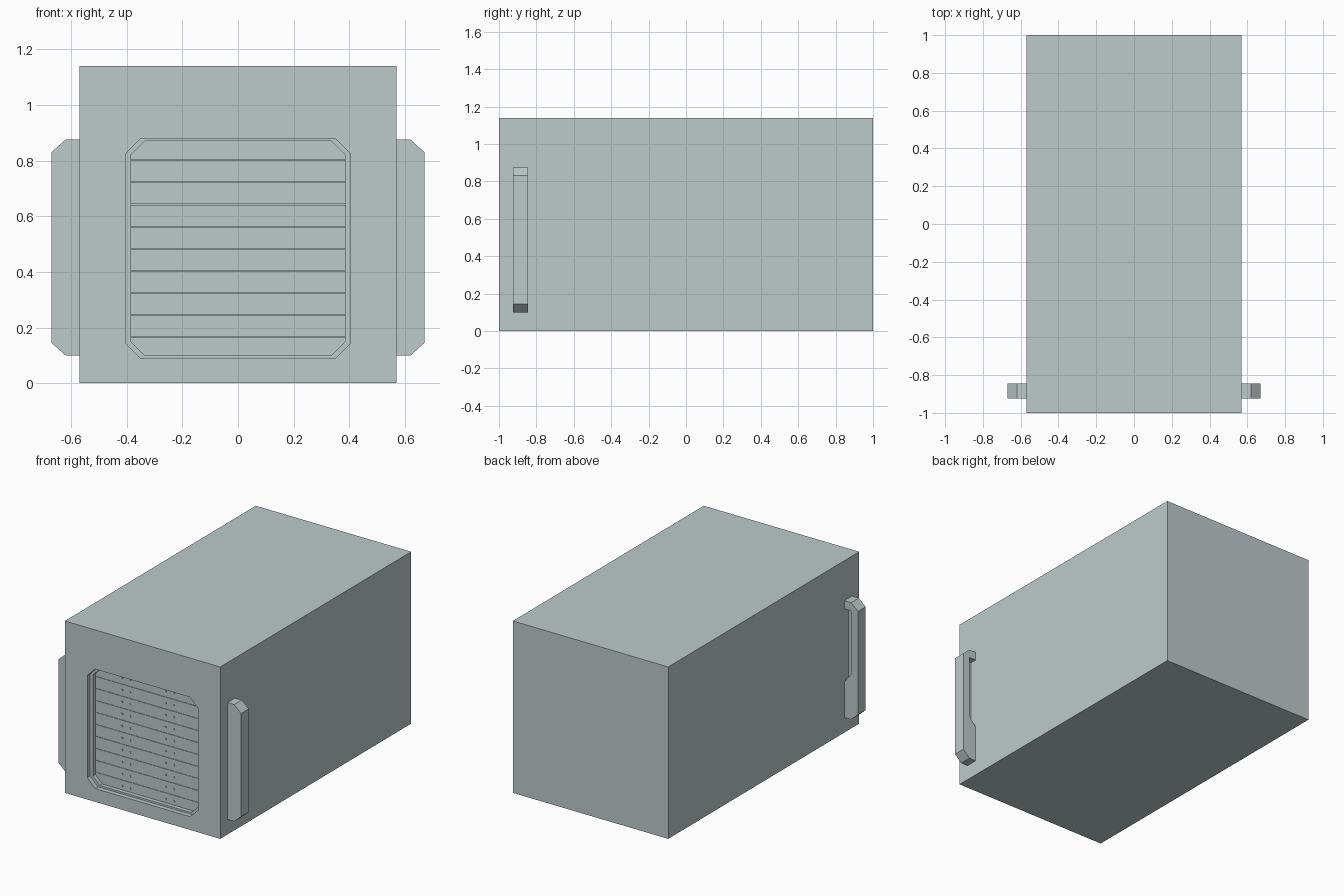
import bpy, bmesh, math

if "Cube" in bpy.data.objects:
    bpy.data.objects.remove(bpy.data.objects["Cube"])

W, H = 0.57, 1.14
mat = bpy.data.materials.new("pale grey metal")
mat.diffuse_color = (0.52, 0.59, 0.60, 1)
mat.use_nodes = True
mat.node_tree.nodes["Principled BSDF"].inputs["Base Color"].default_value = mat.diffuse_color


def finish(name, bm):
    bmesh.ops.recalc_face_normals(bm, faces=bm.faces[:])
    me = bpy.data.meshes.new(name)
    bm.to_mesh(me)
    bm.free()
    me.materials.append(mat)
    ob = bpy.data.objects.new(name, me)
    bpy.context.collection.objects.link(ob)
    return ob


def add_prism(bm, pts, y0, y1):
    """Extrude an x/z outline from y0 to y1."""
    f = bm.faces.new([bm.verts.new((x, y0, z)) for x, z in pts])
    ext = bmesh.ops.extrude_face_region(bm, geom=[f])
    verts = [v for v in ext["geom"] if isinstance(v, bmesh.types.BMVert)]
    bmesh.ops.translate(bm, verts=verts, vec=(0, y1 - y0, 0))


def prism(name, pts, y0, y1):
    bm = bmesh.new()
    add_prism(bm, pts, y0, y1)
    return finish(name, bm)


def rect(x0, x1, z0, z1):
    return [(x0, z0), (x1, z0), (x1, z1), (x0, z1)]


def octagon(w, z0, z1, c):
    return [(-w + c, z0), (w - c, z0), (w, z0 + c), (w, z1 - c),
            (w - c, z1), (-w + c, z1), (-w, z1 - c), (-w, z0 + c)]


def cut(ob, cutter):
    m = ob.modifiers.new("cut", "BOOLEAN")
    m.operation, m.solver, m.object = "DIFFERENCE", "EXACT", cutter
    bpy.context.view_layer.objects.active = ob
    bpy.ops.object.modifier_apply(modifier=m.name)
    bpy.data.objects.remove(cutter)


# casing with a stepped octagonal recess in the front
casing = prism("casing", rect(-W, W, 0, H), -1, 1)
cut(casing, prism("recess_cutter", octagon(0.405, 0.088, 0.88, 0.057), -1.1, -0.97))
cut(casing, prism("inner_recess_cutter", octagon(0.385, 0.10, 0.87, 0.05), -1.1, -0.92))

# stacked panels filling the recess, with hairline gaps, and their studs
step = 0.0794
panels, studs = bmesh.new(), bmesh.new()
for i in range(10):
    z = 0.126 + i * step
    z0 = max(z - step / 2, 0.095)
    z1 = min(z + step / 2, 0.875)
    add_prism(panels, rect(-0.39, 0.39, z0 + 0.001, z1 - 0.001), -0.943, -0.91)
    for x in (-0.19, -0.13, 0.13, 0.19):
        ring = [(x + 0.007 * math.cos(a * math.pi / 4), z + 0.007 * math.sin(a * math.pi / 4))
                for a in range(8)]
        add_prism(studs, ring, -0.947, -0.935)
finish("panels", panels)
finish("panel_studs", studs)

# side handles with a finger pocket cut in from behind
for side, s in (("left", -1), ("right", 1)):
    outline = [(W - 0.005, 0.10), (0.62, 0.10), (0.67, 0.145), (0.67, 0.83),
               (0.62, 0.875), (W - 0.005, 0.875)]
    pocket = [(W - 0.02, 0.34), (W, 0.34), (0.62, 0.40), (0.62, 0.82), (W - 0.02, 0.82)]
    handle = prism(side + "_handle", [(s * x, z) for x, z in outline], -0.925, -0.845)
    cut(handle, prism("pocket_cutter", [(s * x, z) for x, z in pocket], -0.89, -0.8))
